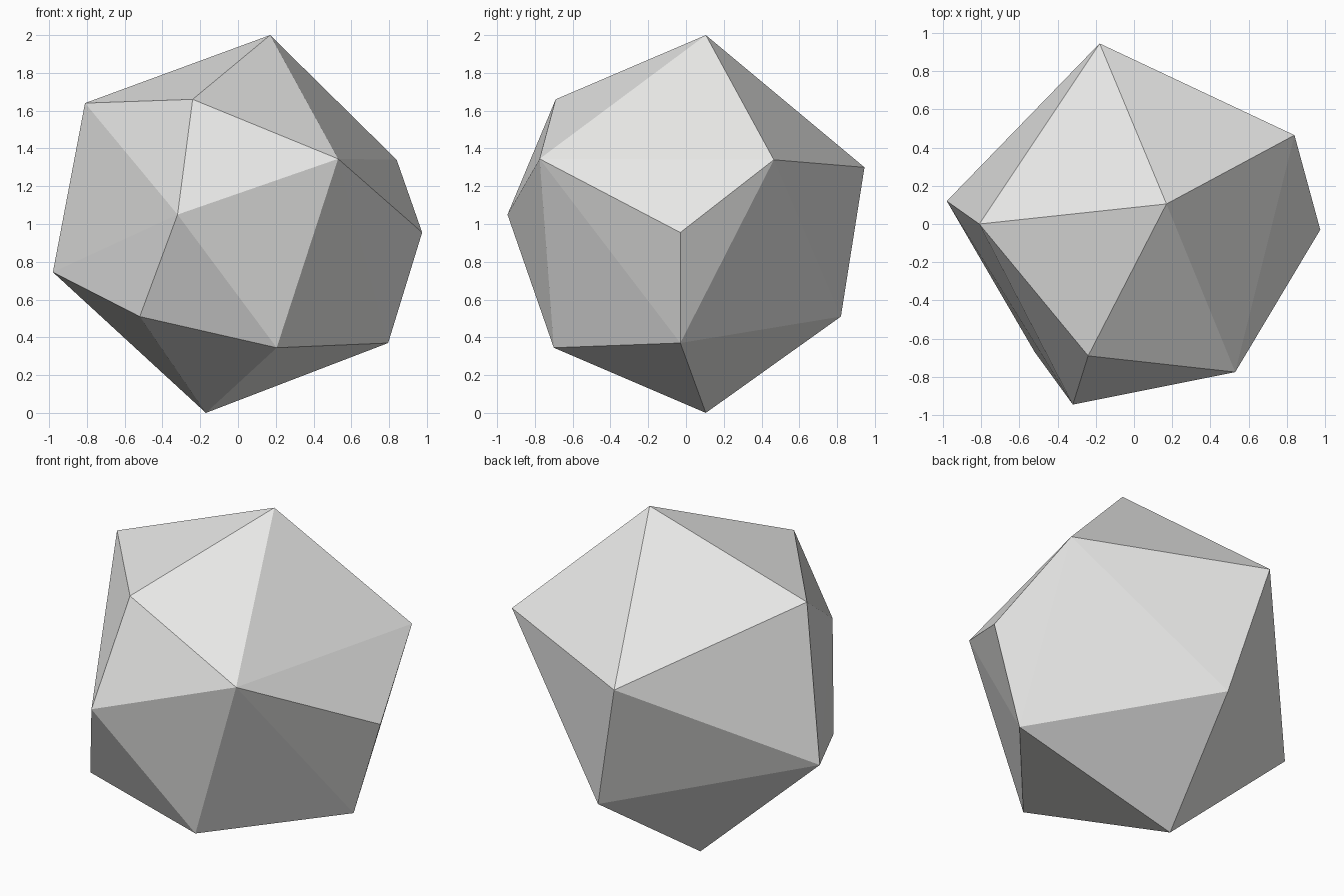
import bpy
import bmesh
from mathutils import Vector

# Remove only the default cube
default_cube = bpy.data.objects.get("Cube")
if default_cube:
    bpy.data.objects.remove(default_cube, do_unlink=True)


def make_material(name, colour):
    material = bpy.data.materials.new(name)
    material.use_nodes = True
    material.diffuse_color = colour
    shader = next(n for n in material.node_tree.nodes if n.type == 'BSDF_PRINCIPLED')
    shader.inputs["Base Color"].default_value = colour
    return material


def make_faceted_solid(name, corners, material):
    """Wrap the corner points in a convex, flat-shaded shell."""
    bm = bmesh.new()
    for corner in corners:
        bm.verts.new(Vector(corner))
    bmesh.ops.convex_hull(bm, input=bm.verts[:])
    bmesh.ops.recalc_face_normals(bm, faces=bm.faces[:])
    for face in bm.faces:
        face.smooth = False
    mesh = bpy.data.meshes.new(name)
    bm.to_mesh(mesh)
    bm.free()
    mesh.materials.append(material)
    solid = bpy.data.objects.new(name, mesh)
    bpy.context.collection.objects.link(solid)
    return solid


# Corners of the stone, listed in rings from the peak down to the foot
peak = (0.17, 0.105, 2.0)
upper_ring = [
    (-0.81, 0.0, 1.64),
    (-0.24, -0.69, 1.66),
    (0.53, -0.775, 1.345),
    (0.84, 0.465, 1.34),
    (-0.18, 0.945, 1.3),
]
middle_ring = [
    (-0.32, -0.945, 1.05),
    (0.975, -0.03, 0.955),
    (-0.98, 0.12, 0.745),
]
lower_ring = [
    (-0.52, -0.67, 0.51),
    (0.205, -0.7, 0.345),
    (0.795, -0.03, 0.37),
    (0.015, 0.82, 0.51),
]
foot = (-0.17, 0.105, 0.0)

# Faceted stone
pale_grey = make_material("pale_grey", (0.8, 0.8, 0.79, 1.0))
make_faceted_solid(
    "faceted_stone",
    [peak, *upper_ring, *middle_ring, *lower_ring, foot],
    pale_grey,
)
